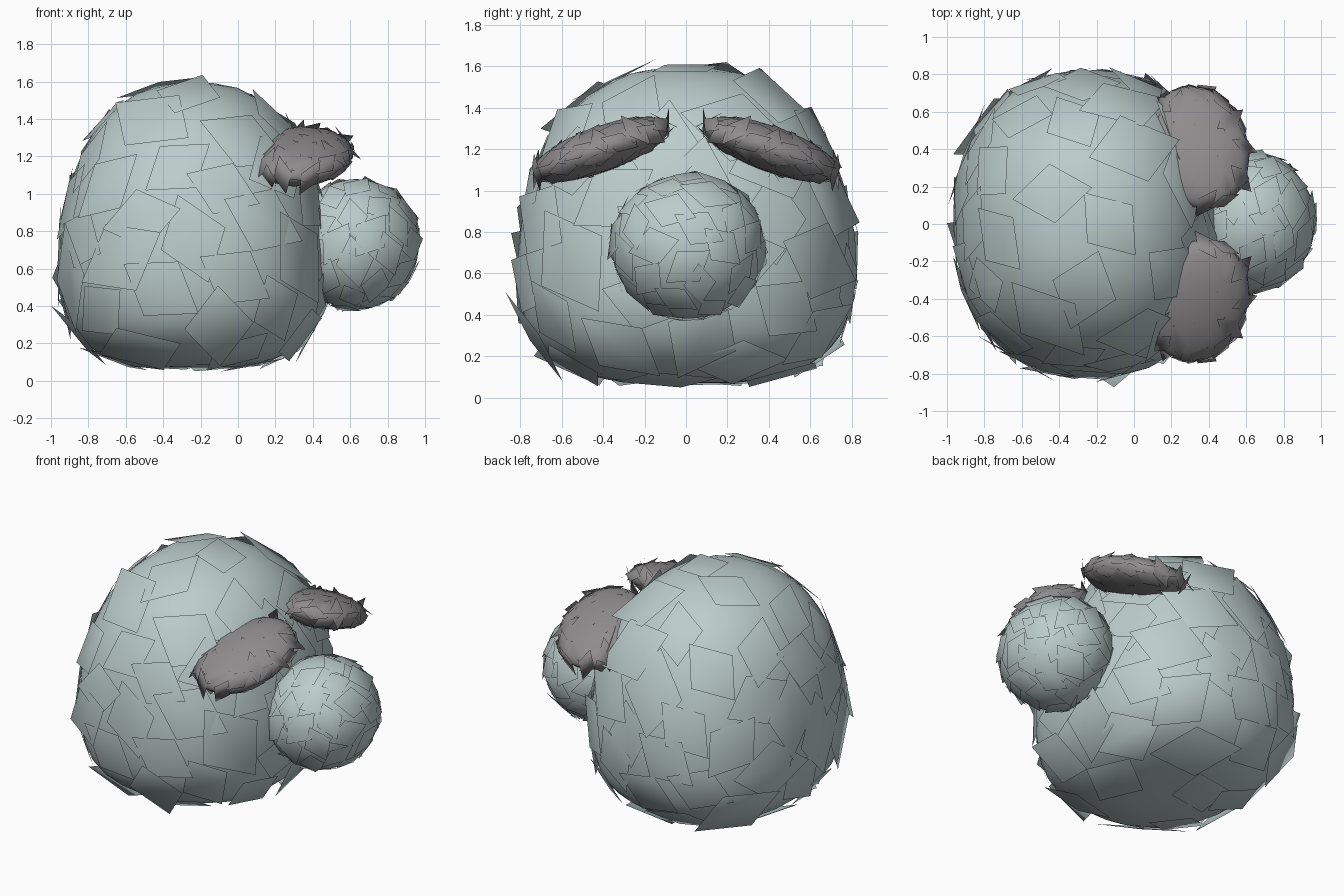
import bpy, bmesh, math, random
from mathutils import Vector, Matrix, kdtree

cube = bpy.data.objects.get("Cube")
if cube:
    bpy.data.objects.remove(cube, do_unlink=True)


def make_material(name, rgb):
    mat = bpy.data.materials.new(name)
    mat.use_nodes = True
    mat.diffuse_color = (*rgb, 1)
    bsdf = mat.node_tree.nodes["Principled BSDF"]
    bsdf.inputs["Base Color"].default_value = (*rgb, 1)
    bsdf.inputs["Roughness"].default_value = 0.9
    return mat


pale = make_material("pale blue grey fur", (0.50, 0.61, 0.60))
dark = make_material("dark grey fur", (0.27, 0.26, 0.26))

# Body outline from underside to crown: width factor, height
PROFILE = [(0, .07), (.4, .07), (.7, .13), (.91, .27), (.98, .45), (1, .65),
           (.97, .87), (.91, 1.07), (.81, 1.25), (.66, 1.42), (.38, 1.57), (0, 1.61)]


def body_shape(d):
    t = math.acos(max(-1, min(1, -d.z))) / math.pi * (len(PROFILE) - 1)
    i = min(int(t), len(PROFILE) - 2)
    (w0, z0), (w1, z1) = PROFILE[i], PROFILE[i + 1]
    w, z = w0 + (w1 - w0) * (t - i), z0 + (z1 - z0) * (t - i)
    a = math.atan2(d.y, d.x)
    # slightly squared footprint
    k = (abs(math.cos(a)) ** 2.3 + abs(math.sin(a)) ** 2.3) ** (-1 / 2.3)
    return Vector((-.24 + .72 * w * k * math.cos(a), .82 * w * k * math.sin(a), z))


def ellipsoid(centre, radii, turn=Matrix.Identity(3)):
    return lambda d: turn @ Vector([a * b for a, b in zip(d, radii)]) + Vector(centre)


def fluffy(name, shape, mat, tufts, length, width, seed, side=1):
    """Rounded core covered by tangent tufts that share the core's shading."""
    rng = random.Random(seed)
    bm = bmesh.new()
    bmesh.ops.create_icosphere(bm, subdivisions=4, radius=1)
    for v in bm.verts:
        v.co = shape(v.co.normalized())
    bmesh.ops.smooth_vert(bm, verts=bm.verts, factor=.5, use_axis_x=True,
                          use_axis_y=True, use_axis_z=True)
    bm.normal_update()
    core = [(v.co.copy(), v.normal.copy()) for v in bm.verts]
    tree = kdtree.KDTree(len(core))
    for i, (co, n) in enumerate(core):
        tree.insert(co, i)
    tree.balance()

    # Tufts spread evenly over the core
    for i in range(tufts):
        h = 1 - 2 * (i + .5) / tufts
        a = i * math.pi * (3 - math.sqrt(5))
        r = math.sqrt(1 - h * h)
        _, k, _ = tree.find(shape(Vector((r * math.cos(a), r * math.sin(a), h))))
        co, n = core[k]
        u = n.orthogonal().normalized()
        u.rotate(Matrix.Rotation(rng.uniform(0, 2 * math.pi), 3, n))
        s = n.cross(u)
        size = rng.uniform(.8, 1.15)
        corners = [co + u * length * size, co + s * width * size,
                   co - u * length * size, co - s * width * size]
        bm.faces.new([bm.verts.new(c) for c in corners])

    # Keep everything above the ground and within the overall length
    for v in bm.verts:
        v.co.z = max(0, v.co.z)
        v.co.x = max(-1, min(1, v.co.x))
        v.co.y *= side
    if side < 0:
        bmesh.ops.reverse_faces(bm, faces=bm.faces)
    for f in bm.faces:
        f.smooth = True
    mesh = bpy.data.meshes.new(name)
    bm.to_mesh(mesh)
    bm.free()

    normals = []
    for v in mesh.vertices:
        p = Vector((v.co.x, v.co.y * side, v.co.z))
        n = core[tree.find(p)[1]][1]
        normals.append((n.x, n.y * side, n.z))
    mesh.normals_split_custom_set_from_vertices(normals)
    mesh.materials.append(mat)
    obj = bpy.data.objects.new(name, mesh)
    bpy.context.collection.objects.link(obj)
    return obj


# Body and nose
fluffy("body", body_shape, pale, 70, .26, .19, 4)
fluffy("nose", ellipsoid((.63, .01, .73), (.34, .37, .35)), pale, 55, .13, .09, 7)

# Brows slope down and outwards from the middle of the face
tilt = Matrix.Rotation(math.radians(-20), 3, "X") @ Matrix.Rotation(math.radians(14), 3, "Z")
brow = ellipsoid((.34, .41, 1.2), (.27, .35, .11), tilt)
fluffy("back_brow", brow, dark, 50, .1, .05, 11)
fluffy("front_brow", brow, dark, 50, .1, .05, 11, side=-1)
